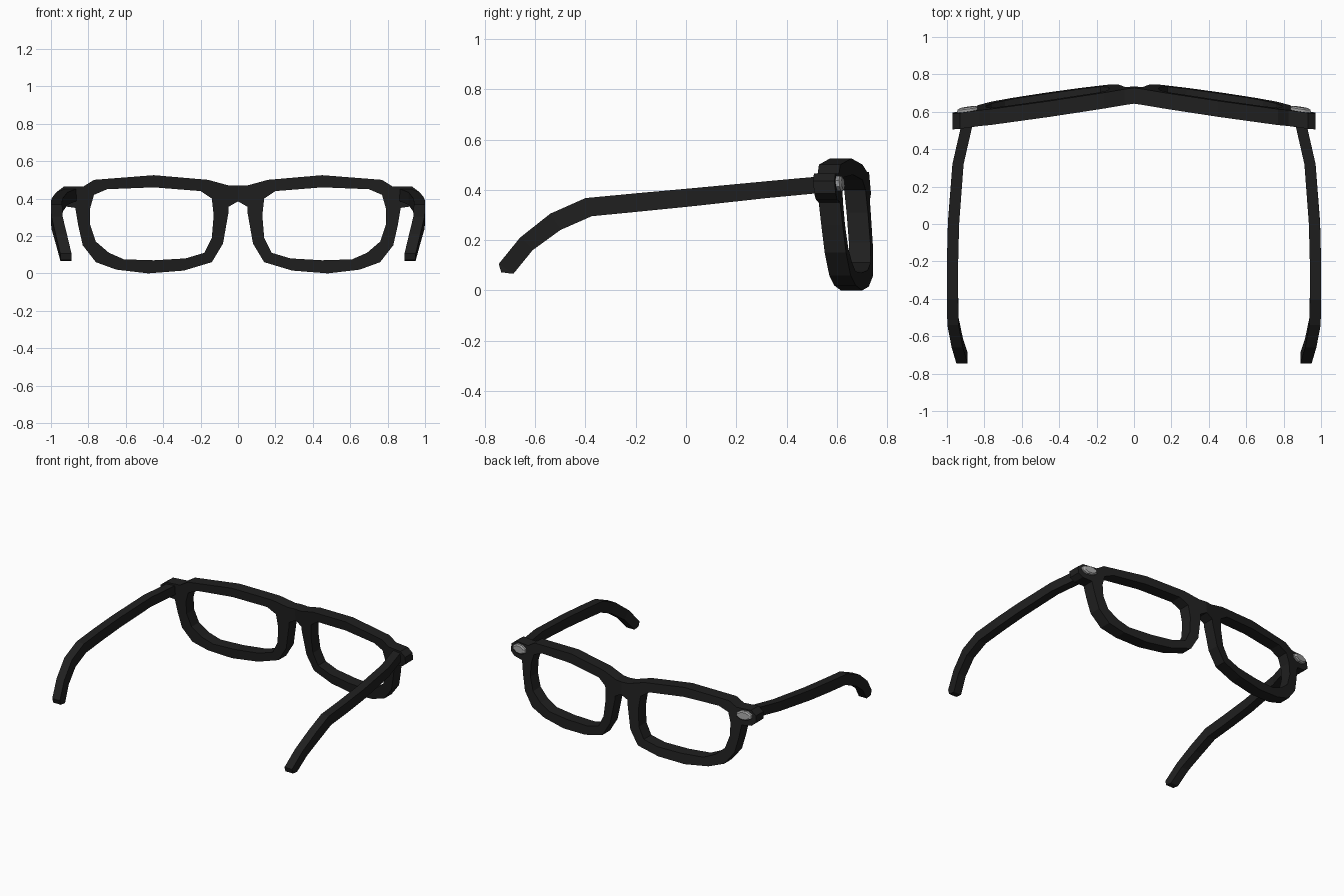
import bpy
import bmesh
import math

cube = bpy.data.objects.get("Cube")
if cube:
    bpy.data.objects.remove(cube, do_unlink=True)


def make_material(name, grey):
    mat = bpy.data.materials.new(name)
    mat.use_nodes = True
    colour = (grey, grey, grey, 1)
    mat.diffuse_color = colour
    mat.node_tree.nodes["Principled BSDF"].inputs["Base Color"].default_value = colour
    return mat


BLACK = make_material("black plastic", 0.014)
SILVER = make_material("silver metal", 0.35)
DEPTH = 0.085


def back_y(x, z):
    """Rear surface of the frame: swept back at the sides, tilted in height."""
    return 0.645 - 0.145 * abs(x) + 0.09 * (0.45 - z)


def loft(name, rings, mat, closed=False):
    """Join equal rings of points with quads; cap the ends unless closed."""
    bm = bmesh.new()
    loops = [[bm.verts.new(p) for p in ring] for ring in rings]
    n = len(loops[0])
    pairs = list(zip(loops, loops[1:]))
    if closed:
        pairs.append((loops[-1], loops[0]))
    else:
        bm.faces.new(loops[0])
        bm.faces.new(loops[-1])
    for a, b in pairs:
        for i in range(n):
            j = (i + 1) % n
            bm.faces.new((a[i], a[j], b[j], b[i]))
    bmesh.ops.recalc_face_normals(bm, faces=bm.faces)
    mesh = bpy.data.meshes.new(name)
    bm.to_mesh(mesh)
    bm.free()
    mesh.materials.append(mat)
    obj = bpy.data.objects.new(name, mesh)
    bpy.context.collection.objects.link(obj)
    return obj


def on_frame(outline, side, offset):
    """Place an x-z outline on the curved frame at a depth offset."""
    return [(side * x, back_y(x, z) + offset, z) for x, z in outline]


# Rim outlines, matched point for point
inner = [(.14, .4), (.2, .44), (.45, .46), (.7, .45), (.77, .42),
         (.79, .35), (.79, .26), (.76, .17), (.69, .11), (.61, .075),
         (.45, .07), (.28, .08), (.18, .11), (.14, .19), (.13, .31)]
outer = [(.05, .47), (.16, .5), (.45, .525), (.77, .5), (.85, .45),
         (.87, .35), (.855, .26), (.83, .15), (.76, .06), (.65, .02),
         (.48, 0), (.29, .015), (.14, .06), (.08, .16), (.05, .33)]

# Hinge block outline
block = [(.79, .465), (.93, .465), (.97, .435), (.97, .385), (.94, .36), (.83, .345)]

# Temple stations: top y, top z, bottom y, bottom z, centre x
stations = [(.53, .453, .53, .387, .893), (.32, .434, .32, .367, .941),
            (0, .404, .01, .333, .965), (-.2, .386, -.19, .313, .97),
            (-.4, .367, -.375, .295, .97), (-.54, .305, -.5, .24, .968),
            (-.66, .21, -.61, .16, .945), (-.745, .105, -.685, .068, .92),
            (-.735, .072, -.69, .066, .92)]


def rivet_outline(scale):
    angles = [math.pi * (i + 0.5) / 4 for i in range(8)]
    return [(0.89 + 0.057 * scale * math.cos(a), 0.425 + 0.033 * scale * math.sin(a))
            for a in angles]


for label, side in (("left", 1), ("right", -1)):
    # Rim
    loft(label + "_rim", [on_frame(outer, side, 0), on_frame(outer, side, DEPTH),
                          on_frame(inner, side, DEPTH), on_frame(inner, side, 0)],
         BLACK, closed=True)
    # Hinge block
    loft(label + "_hinge_block", [on_frame(block, side, 0), on_frame(block, side, DEPTH)], BLACK)
    # Rivet with a chamfered face
    loft(label + "_rivet", [on_frame(rivet_outline(1), side, DEPTH - 0.01),
                            on_frame(rivet_outline(1), side, DEPTH + 0.014),
                            on_frame(rivet_outline(0.75), side, DEPTH + 0.022)], SILVER)
    # Temple arm
    half = 0.03
    loft(label + "_temple",
         [[(side * (x - half), ty, tz), (side * (x + half), ty, tz),
           (side * (x + half), by, bz), (side * (x - half), by, bz)]
          for ty, tz, by, bz, x in stations], BLACK)

# Bridge, arched underneath
bridge = [[(x, back_y(x, z) + d, z) for z, d in
           ((top, 0), (top, DEPTH), (low, DEPTH), (low, 0))]
          for x, top, low in ((-.07, .47, .345), (0, .47, .385), (.07, .47, .345))]
loft("bridge", bridge, BLACK)
